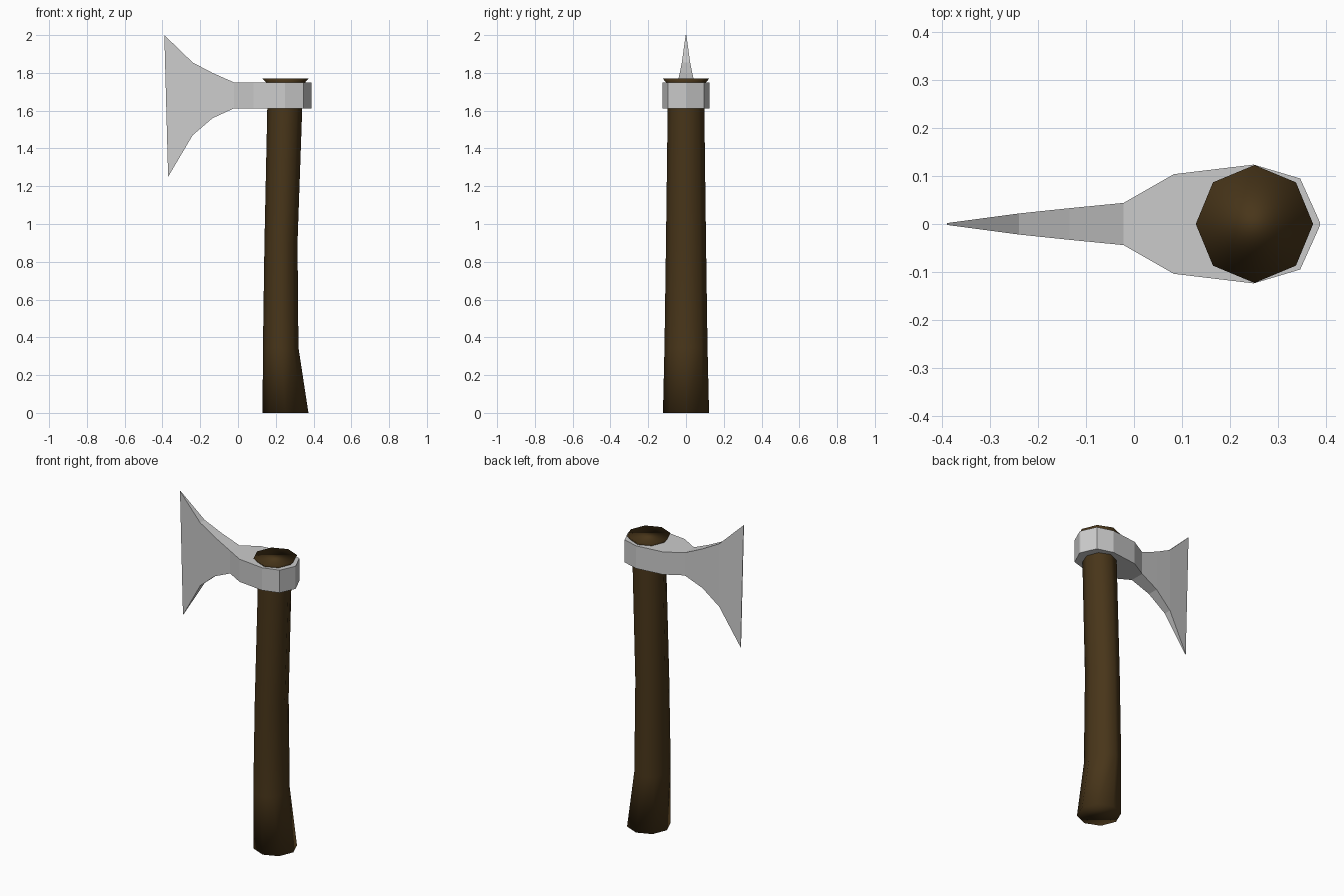
import bpy, bmesh, math

if "Cube" in bpy.data.objects:
    bpy.data.objects.remove(bpy.data.objects["Cube"])


def finish(bm, name, colour=None, smooth=False):
    bmesh.ops.recalc_face_normals(bm, faces=bm.faces)
    me = bpy.data.meshes.new(name)
    bm.to_mesh(me)
    bm.free()
    for p in me.polygons:
        p.use_smooth = smooth
    if colour:
        mat = bpy.data.materials.new(name + "_colour")
        mat.diffuse_color = colour
        mat.use_nodes = True
        mat.node_tree.nodes["Principled BSDF"].inputs["Base Color"].default_value = mat.diffuse_color
        me.materials.append(mat)
    ob = bpy.data.objects.new(name, me)
    bpy.context.collection.objects.link(ob)
    return ob


def loft(bm, rings):
    # Skin consecutive vertex rings and cap both ends
    vs = [[bm.verts.new(p) for p in r] for r in rings]
    n = len(vs[0])
    for a, b in zip(vs, vs[1:]):
        for i in range(n):
            j = (i + 1) % n
            bm.faces.new((a[i], a[j], b[j], b[i]))
    bm.faces.new(vs[0])
    bm.faces.new(vs[-1])


# Handle: curved eight-sided shaft with flared foot and top (z, x min, x max, y radius)
SECTIONS = [(0, 0.13, 0.373, 0.122), (0.345, 0.132, 0.32, 0.114),
            (0.9, 0.14, 0.315, 0.106), (1.61, 0.155, 0.34, 0.097),
            (1.735, 0.162, 0.342, 0.093), (1.77, 0.129, 0.374, 0.123)]
rings = []
for z, x0, x1, ry in SECTIONS:
    cx, rx = (x0 + x1) / 2, (x1 - x0) / 2
    rings.append([(cx + rx * math.cos(i * math.pi / 4),
                   ry * math.sin(i * math.pi / 4), z) for i in range(8)])
bm = bmesh.new()
loft(bm, rings)
finish(bm, "handle", (0.065, 0.036, 0.01, 1), smooth=True)

# Blade: wedge stations (x top, z top, x bottom, z bottom, half thickness)
BLADE = [(-0.39, 2.0, -0.37, 1.25, 0.002), (-0.24, 1.855, -0.24, 1.47, 0.022),
         (-0.135, 1.8, -0.135, 1.56, 0.033), (-0.022, 1.75, -0.022, 1.612, 0.044)]
# Collar outline around the handle, +y half
COLLAR = [(0.083, 0.104), (0.25, 0.124), (0.347, 0.095), (0.388, 0.004)]
stations = BLADE + [(x, 1.75, x, 1.612, y) for x, y in COLLAR]
bm = bmesh.new()
loft(bm, [[(xt, -t, zt), (xt, t, zt), (xb, t, zb), (xb, -t, zb)]
          for xt, zt, xb, zb, t in stations])
finish(bm, "axe_head")
